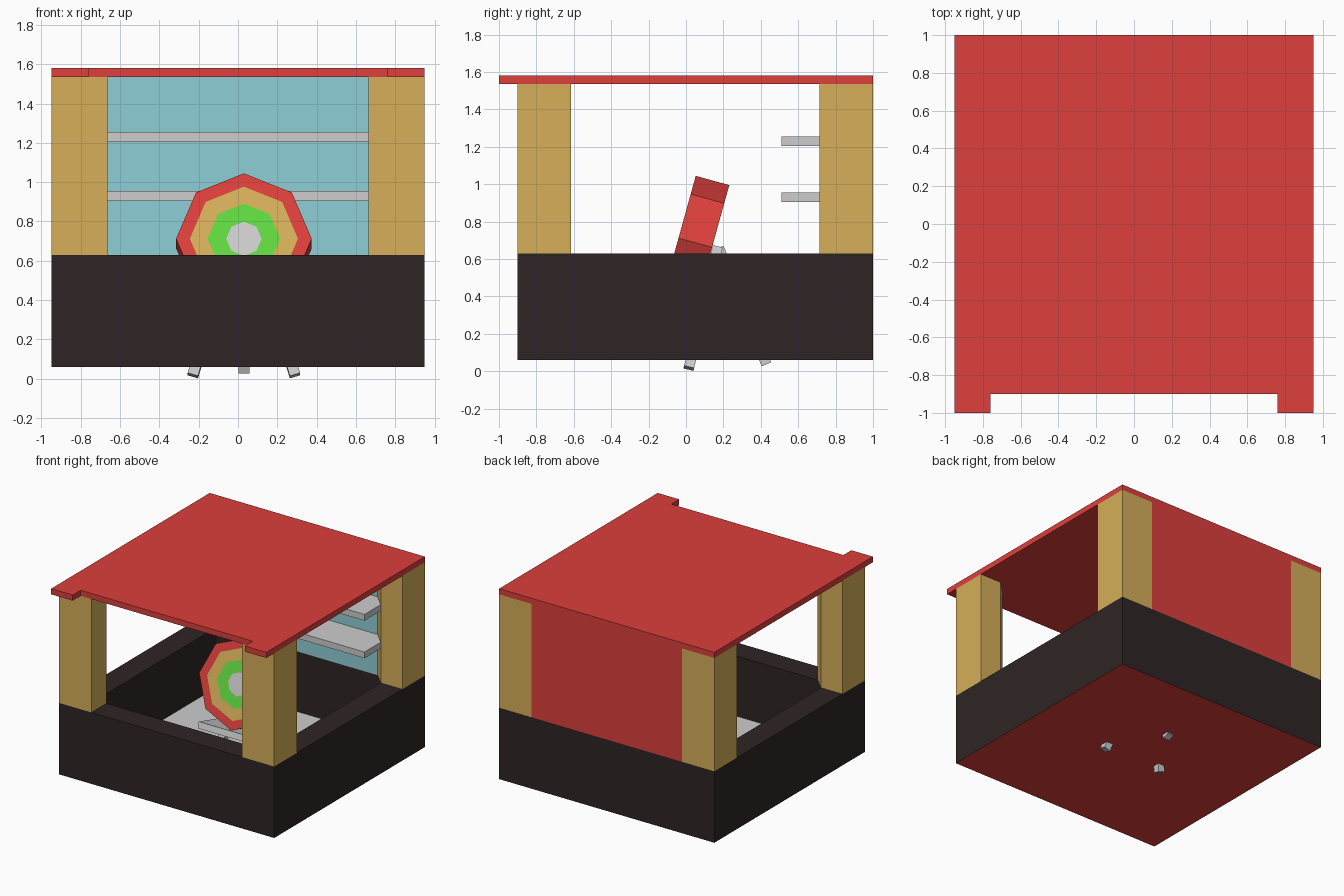
import bpy, bmesh, math
from mathutils import Vector, Matrix

if "Cube" in bpy.data.objects:
    bpy.data.objects.remove(bpy.data.objects["Cube"])


def material(name, r, g, b):
    m = bpy.data.materials.new(name)
    m.diffuse_color = (r, g, b, 1)
    m.use_nodes = True
    m.node_tree.nodes["Principled BSDF"].inputs["Base Color"].default_value = m.diffuse_color
    return m


RED = material("red paint", .72, .05, .045)
WOOD = material("tan wood", .67, .43, .10)
DARK = material("dark brown", .028, .018, .018)
GREY = material("light grey", .61, .61, .61)
CYAN = material("pale blue", .275, .62, .68)
GREEN = material("bright green", .12, .70, .053)


def finish(name, bm, *mats):
    bmesh.ops.recalc_face_normals(bm, faces=bm.faces[:])
    me = bpy.data.meshes.new(name)
    bm.to_mesh(me)
    bm.free()
    for m in mats:
        me.materials.append(m)
    ob = bpy.data.objects.new(name, me)
    bpy.context.collection.objects.link(ob)
    return ob


def prism(outline, z0, z1):
    """Vertical prism from a plan outline."""
    bm = bmesh.new()
    face = bm.faces.new([bm.verts.new((x, y, z0)) for x, y in outline])
    top = bmesh.ops.extrude_face_region(bm, geom=[face], use_keep_orig=True)
    bmesh.ops.translate(bm, vec=(0, 0, z1 - z0),
                        verts=[v for v in top["geom"] if isinstance(v, bmesh.types.BMVert)])
    bmesh.ops.recalc_face_normals(bm, faces=bm.faces[:])
    return bm


def box(x0, x1, y0, y1, z0, z1):
    return prism([(x0, y0), (x1, y0), (x1, y1), (x0, y1)], z0, z1)


X, YF, YB, T = .95, -.90, 1.0, .19      # booth half width, front, back, wall thickness
BASE, TOP, EAVE = .06, .63, 1.535

# Counter: hollow tub with grey floor and red underside
bm = box(-X, X, YF, YB, BASE, TOP)
bm.faces.ensure_lookup_table()
lid = max(bm.faces, key=lambda f: f.calc_center_median().z)
min(bm.faces, key=lambda f: f.calc_center_median().z).material_index = 1
bmesh.ops.inset_region(bm, faces=[lid], thickness=T, use_even_offset=True)
floor = bmesh.ops.extrude_discrete_faces(bm, faces=[lid])["faces"][0]
bmesh.ops.translate(bm, verts=floor.verts[:], vec=(0, 0, .15 - TOP))
floor.material_index = 2
finish("counter", bm, DARK, RED, GREY)

# Corner posts with a chamfered inner corner
W = .285
for sx, side in ((-1, "left"), (1, "right")):
    for y, sy, end in ((YF, 1, "front"), (YB, -1, "back")):
        plan = [(0, 0), (W, 0), (W, T), (T, W), (0, W)]
        finish(f"{end}_{side}_post",
               prism([(sx * (X - a), y + sy * b) for a, b in plan], TOP, EAVE), WOOD)

# Back wall: blue inside, red outside
bm = box(-X + W, X - W, YB - T, YB, TOP, EAVE)
for f in bm.faces:
    f.material_index = 1 if f.normal.y < -.5 else 0
finish("back_wall", bm, RED, CYAN)

# Shelves
for i, z in enumerate((.905, 1.205)):
    finish(f"shelf_{i + 1}", box(-.76, .76, .51, .82, z, z + .05), GREY)

# Roof with a notch along the front
N = X - T
finish("roof", prism([(-X, -1), (-N, -1), (-N, YF), (N, YF), (N, -1), (X, -1), (X, 1), (-X, 1)],
                     EAVE, 1.58), RED)

# Target: octagonal drum, rings inset on the tilted front face
TILT = math.radians(15.5)
CX = .03
# local x = right, local y = back through the board, local z = up the board
frame = Matrix.Translation((CX, -.04, .712)) @ Matrix.Rotation(-TILT, 4, 'X')
bm = bmesh.new()
rings = []
for r, y in ((.345, .186), (.345, 0), (.275, 0), (.185, 0), (.09, 0)):
    rings.append([bm.verts.new((r * math.sin(k * math.pi / 4), y, r * math.cos(k * math.pi / 4)))
                  for k in range(8)])
bm.faces.new(rings[0])
for i, index in enumerate((0, 0, 1, 2)):
    a, b = rings[i], rings[i + 1]
    for k in range(8):
        j = (k + 1) % 8
        bm.faces.new((a[k], a[j], b[j], b[k])).material_index = index
bm.faces.new(rings[-1]).material_index = 3
bm.transform(frame)
finish("target", bm, RED, WOOD, GREEN, GREY)

# Ledge under the target
bm = box(-.27, .27, -.02, .22, -.395, -.345)
bm.transform(frame)
finish("easel_ledge", bm, GREY)


# Easel legs
def leg(name, start, end, w=.055):
    start, end = Vector(start), Vector(end)
    d = end - start
    z = d.normalized()
    x = (Vector((1, 0, 0)) - z * z.x).normalized()
    bm = box(-w / 2, w / 2, -w / 2, w / 2, 0, d.length)
    bm.transform(Matrix.Translation(start) @ Matrix((x, z.cross(x), z)).transposed().to_4x4())
    finish(name, bm, GREY)


leg("easel_left_leg", (CX - .26, .015, .016), (CX - .06, .168, .66))
leg("easel_right_leg", (CX + .26, .015, .016), (CX + .06, .168, .66))
leg("easel_back_leg", (CX, .43, .037), (CX, .175, .66))
